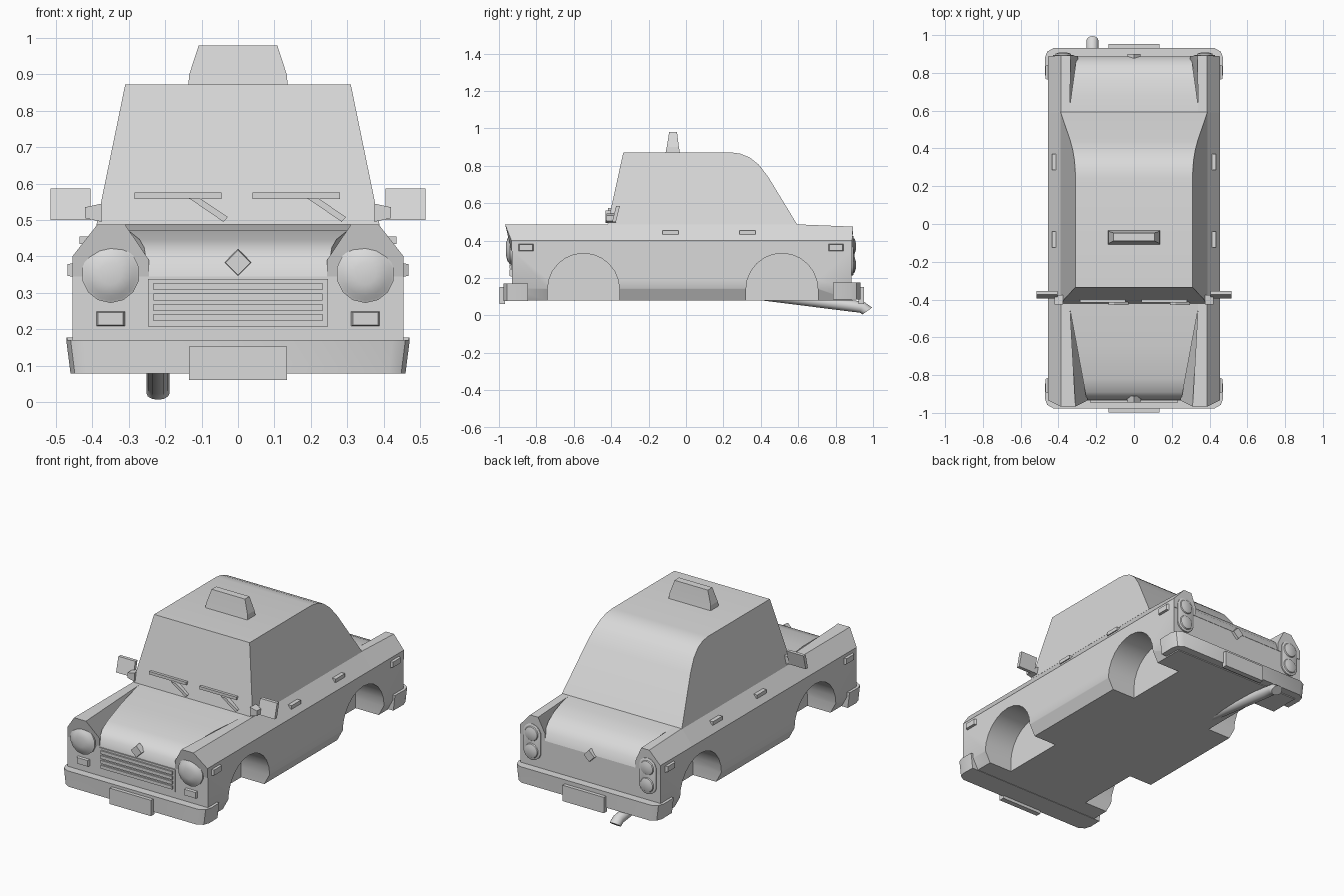
import bpy, bmesh, math
from mathutils import Vector

cube = bpy.data.objects.get("Cube")
if cube:
    bpy.data.objects.remove(cube, do_unlink=True)

grey = bpy.data.materials.new("light grey")
grey.use_nodes = True
grey.diffuse_color = (0.7, 0.7, 0.7, 1)
grey.node_tree.nodes["Principled BSDF"].inputs["Base Color"].default_value = (0.7, 0.7, 0.7, 1)

SIDES = (("left", 1), ("right", -1))


def loft(name, sections, angle=32):
    """Skin a list of equal closed sections and cap both ends."""
    bm = bmesh.new()
    rings = [[bm.verts.new(p) for p in s] for s in sections]
    n = len(rings[0])
    for a, b in zip(rings, rings[1:]):
        for i in range(n):
            j = (i + 1) % n
            bm.faces.new((a[i], a[j], b[j], b[i]))
    bm.faces.new(rings[0])
    bm.faces.new(rings[-1])
    bmesh.ops.recalc_face_normals(bm, faces=bm.faces)
    mesh = bpy.data.meshes.new(name)
    bm.to_mesh(mesh)
    bm.free()
    mesh.materials.append(grey)
    obj = bpy.data.objects.new(name, mesh)
    bpy.context.collection.objects.link(obj)
    smooth(obj, angle)
    return obj


def smooth(obj, angle=32):
    bpy.ops.object.select_all(action="DESELECT")
    obj.select_set(True)
    bpy.context.view_layer.objects.active = obj
    bpy.ops.object.shade_smooth_by_angle(angle=math.radians(angle))


def prism(name, pts, axis, a, b, scale=1.0):
    """Extrude a 2D outline along an axis from a to b, scaling the far end."""
    cu = sum(p[0] for p in pts) / len(pts)
    cv = sum(p[1] for p in pts) / len(pts)

    def place(u, v, w):
        return {"x": (w, u, v), "y": (u, w, v), "z": (u, v, w)}[axis]
    near = [place(u, v, a) for u, v in pts]
    far = [place(cu + (u - cu) * scale, cv + (v - cv) * scale, b) for u, v in pts]
    return loft(name, [near, far])


def rect(u0, u1, v0, v1):
    return [(u0, v0), (u1, v0), (u1, v1), (u0, v1)]


def across(name, profile, half_width):
    """Span a (y, z) profile from left to right with a varying half width."""
    return loft(name, [[(s * half_width(y, z), y, z) for y, z in profile] for s in (1, -1)])


def lens(name, x, z, rings, stretch=0.0, n=14):
    """Stack round or capsule outlines, given as (radius, y)."""
    turns = [2 * math.pi * (i + 0.5) / n for i in range(n)]
    loft(name, [[(x + r * math.cos(t), y, z + r * math.sin(t) + math.copysign(stretch, math.sin(t)))
                 for t in turns] for r, y in rings], 40)


# Lower body with tucked-in sills
half = [(0.42, 0.08), (0.455, 0.145), (0.455, 0.35)]
body = prism("lower_body", half + [(-x, z) for x, z in reversed(half)], "y", -0.93, 0.885)

# Wheel arches cut into the lower body
cutters = []
for end, cy in (("front", -0.548), ("rear", 0.513)):
    arch = [(cy + 0.192 * math.cos(math.pi * i / 12), 0.14 + 0.192 * math.sin(math.pi * i / 12))
            for i in range(13)]
    arch = [(cy + 0.192, 0.0)] + arch + [(cy - 0.192, 0.0)]
    for side, s in SIDES:
        cutter = prism(f"{end}_{side}_arch_cutter", arch, "x", s * 0.27, s * 0.6)
        cutter.hide_render = True
        cutters.append(cutter)
        mod = body.modifiers.new("arch", "BOOLEAN")
        mod.operation = "DIFFERENCE"
        mod.solver = "EXACT"
        mod.object = cutter
bpy.context.view_layer.update()
cut_mesh = bpy.data.meshes.new_from_object(body.evaluated_get(bpy.context.evaluated_depsgraph_get()))
body.modifiers.clear()
body.data = cut_mesh
for cutter in cutters:
    bpy.data.objects.remove(cutter, do_unlink=True)
smooth(body)

# Door shoulders between the fenders
half = [(0.455, 0.345), (0.455, 0.40), (0.387, 0.487)]
prism("door_shoulders", half + [(-x, z) for x, z in reversed(half)], "y", -0.42, 0.59)

# Cabin with sloping windscreen and rounded back
cabin = [(-0.42, 0.485), (-0.335, 0.872), (0.24, 0.872), (0.29, 0.865), (0.34, 0.845),
         (0.39, 0.805), (0.44, 0.74), (0.595, 0.485)]
across("cabin", cabin, lambda y, z: 0.31 + (0.872 - z) * 0.205)

# Bonnet and boot lid
bonnet = [(-0.42, 0.345), (-0.42, 0.487), (-0.65, 0.472), (-0.82, 0.447), (-0.89, 0.425),
          (-0.922, 0.39), (-0.932, 0.345)]
across("bonnet", bonnet, lambda y, z: 0.345 + (y + 0.42) * 0.185)
boot = [(0.59, 0.345), (0.59, 0.487), (0.68, 0.48), (0.77, 0.462), (0.835, 0.432),
        (0.872, 0.39), (0.887, 0.345)]
across("boot_lid", boot, lambda y, z: 0.345 - (y - 0.59) * 0.14)


def fender(name, s, y_in, y_out, foot, crest, top, lean):
    """Peaked fender lofted from the cabin out to the leaning lamp end."""
    def section(y, lo, hi, z_top, tilt):
        pts = [(lo, 0.345), (lo, 0.39), (hi, z_top), (0.387, z_top), (0.455, 0.40), (0.455, 0.345)]
        return [(s * x, y + tilt * max(0, z - 0.4) / 0.087, z) for x, z in pts]
    loft(name, [section(y_in, 0.34, 0.34, 0.487, 0), section(y_out, foot, crest, top, lean)], 15)


for side, s in SIDES:
    fender(f"{side}_front_fender", s, -0.42, -0.933, 0.245, 0.31, 0.487, -0.034)
    fender(f"{side}_rear_fender", s, 0.59, 0.888, 0.295, 0.335, 0.475, 0.006)

    # Lamps
    lens(f"{side}_headlight", s * 0.35, 0.352,
         [(0.08, -0.92), (0.08, -0.942), (0.073, -0.945), (0.06, -0.955), (0.03, -0.963)])
    lens(f"{side}_tail_lamp", s * 0.375, 0.32, [(0.056, 0.87), (0.056, 0.893), (0.05, 0.896)], 0.05)
    for level, dz in (("upper", 0.05), ("lower", -0.05)):
        lens(f"{side}_{level}_tail_lens", s * 0.375, 0.32 + dz,
             [(0.046, 0.89), (0.04, 0.902), (0.02, 0.908)])
    cx = s * 0.35
    prism(f"{side}_indicator", rect(cx - 0.042, cx + 0.042, 0.207, 0.25), "y", -0.92, -0.945, 0.82)
    for end, y in (("front", -0.855), ("rear", 0.803)):
        prism(f"{side}_{end}_side_marker", rect(y - 0.042, y + 0.042, 0.343, 0.382),
              "x", s * 0.45, s * 0.468, 0.82)

    # Door handles
    for end, y in (("front", -0.082), ("rear", 0.328)):
        prism(f"{side}_{end}_door_handle", rect(y - 0.043, y + 0.043, 0.434, 0.455),
              "x", s * 0.40, s * 0.435)

    # Wing mirror and its bracket
    loft(f"{side}_mirror", [[(s * x, y + (z - 0.5) * 0.25, z) for x, z in rect(0.405, 0.515, 0.5, 0.586)]
                            for y in (-0.395, -0.375)])
    prism(f"{side}_mirror_arm", [(0.375 * s, 0.495), (0.42 * s, 0.505), (0.42 * s, 0.535), (0.375 * s, 0.545)],
          "y", -0.425, -0.375)

# Wipers resting on the windscreen
for side, x in (("left", 0.16), ("right", -0.165)):
    prism(f"{side}_wiper_blade", rect(x - 0.12, x + 0.12, 0.558, 0.575), "y", -0.416, -0.39)
    prism(f"{side}_wiper_arm", [(x + 0.03, 0.56), (x + 0.06, 0.56), (x + 0.137, 0.508), (x + 0.125, 0.495)],
          "y", -0.43, -0.4)

# Grille
prism("grille_frame", rect(-0.247, 0.247, 0.207, 0.338), "y", -0.92, -0.935)
for i in range(4):
    z = 0.222 + i * 0.0285
    prism(f"grille_bar_{i + 1}", rect(-0.232, 0.232, z, z + 0.019), "y", -0.93, -0.944)


def diamond(z, r):
    return [(-r, z), (0, z - r), (r, z), (0, z + r)]


prism("front_badge", diamond(0.383, 0.038), "y", -0.91, -0.945, 0.9)
prism("rear_badge", diamond(0.34, 0.038), "y", 0.87, 0.9, 0.9)

# Bumpers with rounded corners, and plates
for end, y_in, y_out, z0 in (("front", -0.845, -0.977, 0.078), ("rear", 0.785, 0.932, 0.085)):
    d = math.copysign(1, y_out)
    half = [(0.47, y_in), (0.472, y_out - 0.055 * d), (0.46, y_out - 0.02 * d), (0.425, y_out)]
    outline = half + [(-x, y) for x, y in reversed(half)]
    loft(f"{end}_bumper", [[(x * k, y, z) for x, y in outline] for k, z in ((0.975, z0), (1, z0 + 0.092))])
    prism(f"{end}_plate", rect(-0.134, 0.134, 0.06, 0.153), "y", y_out - 0.01 * d, y_out + 0.021 * d)

# Roof sign
loft("roof_sign", [[(x, y, z) for x, y in rect(-w, w, y0, y1)]
                   for w, y0, y1, z in ((0.137, -0.11, -0.032, 0.865), (0.134, -0.103, -0.038, 0.9),
                                        (0.108, -0.09, -0.048, 0.98))], 10)

# Exhaust pipe, bent down at the tip
exhaust = []
for y, z, tilt in ((0.38, 0.115, 0.1), (0.88, 0.052, 0.15), (0.94, 0.044, 0.4), (0.97, 0.024, 0.95)):
    turns = [2 * math.pi * i / 12 for i in range(12)]
    exhaust.append([(-0.22 + 0.032 * math.cos(t), y + 0.031 * math.sin(t) * math.sin(tilt),
                     z + 0.031 * math.sin(t) * math.cos(tilt)) for t in turns])
loft("exhaust_pipe", exhaust, 40)
